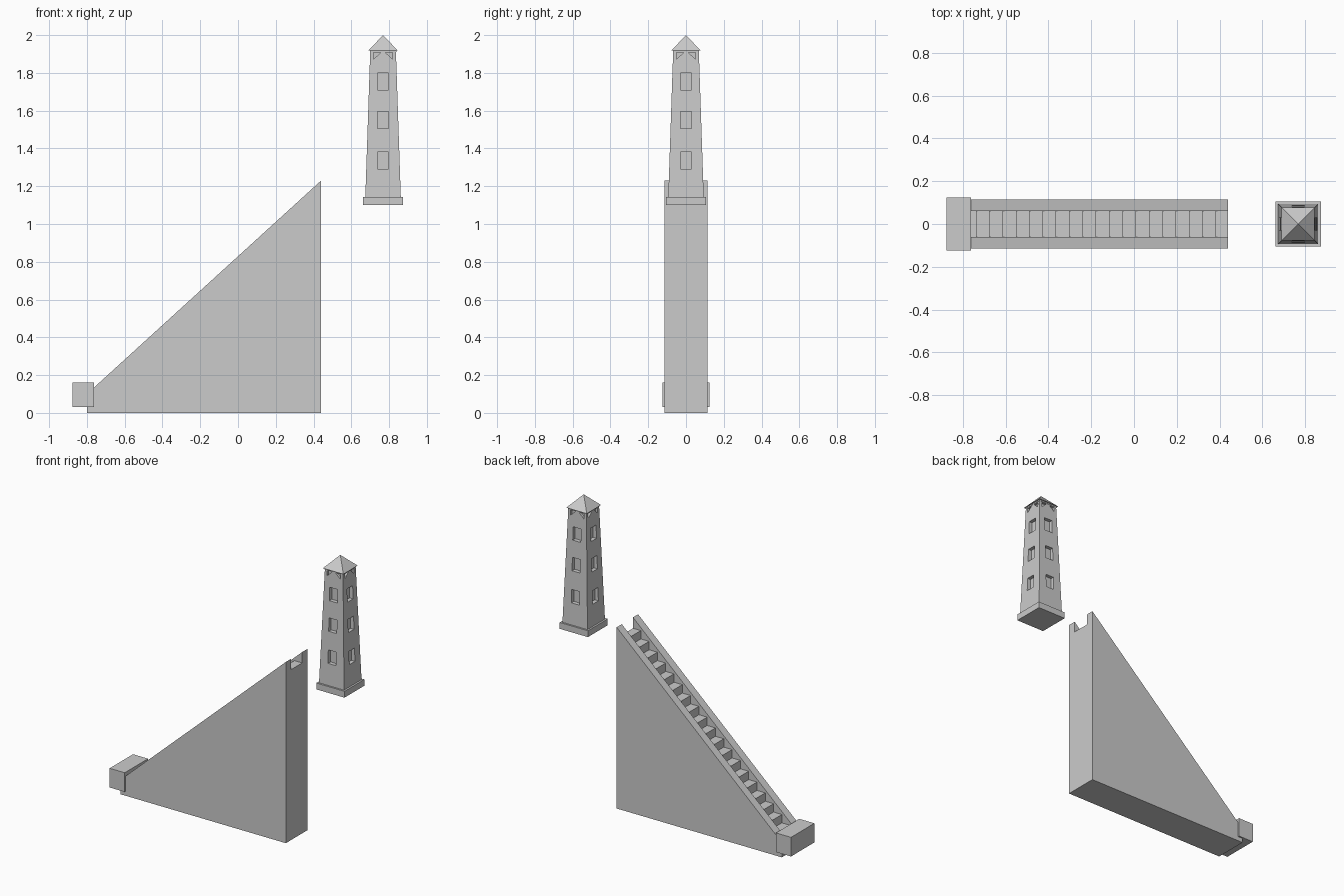
import bpy, bmesh, math
from mathutils import Matrix, Vector

if "Cube" in bpy.data.objects:
    bpy.data.objects.remove(bpy.data.objects["Cube"])

TX = 0.768  # tower centre


def finish(name, bm):
    bmesh.ops.recalc_face_normals(bm, faces=bm.faces)
    me = bpy.data.meshes.new(name)
    bm.to_mesh(me)
    bm.free()
    ob = bpy.data.objects.new(name, me)
    bpy.context.collection.objects.link(ob)
    return ob


def prism(bm, profile, y0, y1):
    """Extrude an x-z profile from y0 to y1."""
    face = bm.faces.new([bm.verts.new((x, y0, z)) for x, z in profile])
    ext = bmesh.ops.extrude_face_region(bm, geom=[face])["geom"]
    new = [v for v in ext if isinstance(v, bmesh.types.BMVert)]
    bmesh.ops.translate(bm, verts=new, vec=(0, y1 - y0, 0))
    return list({v for v in face.verts} | set(new))


def frustum(name, h0, h1, z0, z1):
    """Square tapered block on the tower axis (h1 = 0 gives a pyramid)."""
    bm = bmesh.new()
    bmesh.ops.create_cone(bm, cap_ends=True, segments=4, radius1=h0 * math.sqrt(2),
                          radius2=h1 * math.sqrt(2), depth=z1 - z0,
                          matrix=Matrix.Translation((TX, 0, (z0 + z1) / 2)) @
                          Matrix.Rotation(math.pi / 4, 4, 'Z'))
    return finish(name, bm)


def cut(target, cutter):
    mod = target.modifiers.new("cut", 'BOOLEAN')
    mod.operation, mod.solver, mod.object = 'DIFFERENCE', 'EXACT', cutter
    bpy.context.view_layer.objects.active = target
    bpy.ops.object.modifier_apply(modifier=mod.name)
    bpy.data.objects.remove(cutter)


# stair ramp: solid wedge with a stepped channel
bm = bmesh.new()
prism(bm, [(-0.80, 0), (0.44, 0), (0.44, 1.23), (-0.80, 0.10)], -0.115, 0.115)
ramp = finish("stair_ramp", bm)

pitch, slope = 0.0623, 0.911
tread = lambda x: 0.08 + slope * (x + 0.80)
prof = [(-0.9, tread(-0.802))]
for k in range(19):
    x = -0.74 + pitch * k
    prof += [(x, tread(x - pitch)), (x, tread(x))]
prof += [(0.5, prof[-1][1]), (0.5, 1.5), (-0.9, 1.5)]
bm = bmesh.new()
prism(bm, prof, -0.06, 0.06)
cut(ramp, finish("stair_channel_cutter", bm))

# block at the foot of the stairs
bm = bmesh.new()
prism(bm, [(-0.876, 0.03), (-0.763, 0.03), (-0.763, 0.16), (-0.876, 0.16)], -0.125, 0.125)
finish("foot_block", bm)

# tower: plinth, tapered shaft, eave and roof
frustum("tower_plinth", 0.106, 0.106, 1.10, 1.143)
shaft = frustum("tower_shaft", 0.094, 0.068, 1.14, 1.915)
frustum("tower_eave", 0.070, 0.070, 1.911, 1.921)
frustum("tower_roof", 0.077, 0.0, 1.919, 2.0)

# window recesses and triangular openings on all four sides
bm = bmesh.new()
for side in range(4):
    verts = []
    for zc in (1.335, 1.55, 1.755):
        half = 0.094 - (zc - 1.14) * 0.0335
        verts += prism(bm, [(-0.03, zc - 0.045), (0.03, zc - 0.045),
                            (0.03, zc + 0.045), (-0.03, zc + 0.045)], -0.2, -half + 0.025)
    for s in (-1, 1):
        verts += prism(bm, [(s * 0.05, 1.908), (s * 0.05, 1.873), (s * 0.012, 1.908)],
                       -0.2, -0.053)
    bmesh.ops.rotate(bm, verts=verts, cent=(0, 0, 0),
                     matrix=Matrix.Rotation(side * math.pi / 2, 3, 'Z'))
bmesh.ops.translate(bm, verts=bm.verts, vec=Vector((TX, 0, 0)))
cut(shaft, finish("opening_cutter", bm))
